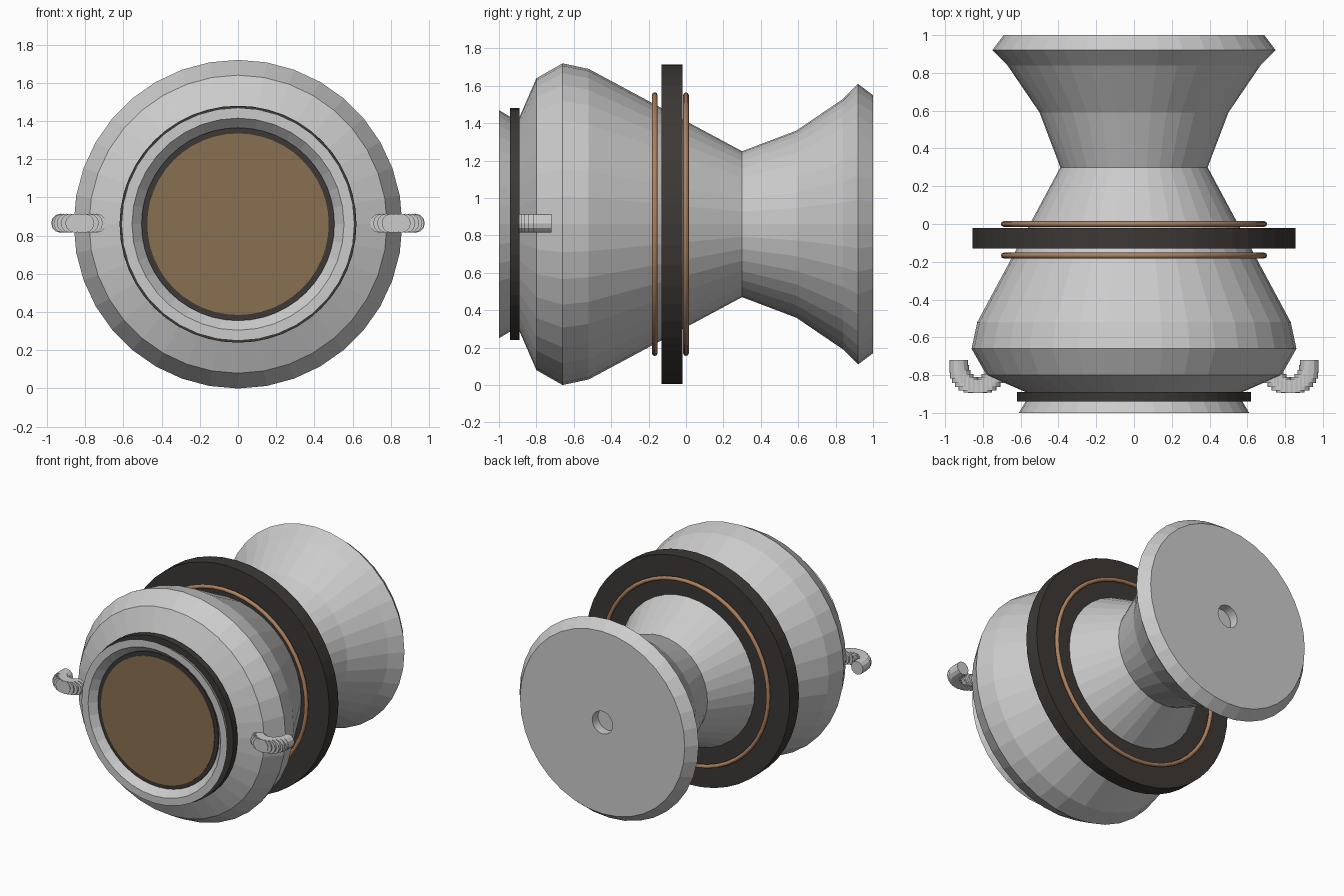
import bpy, bmesh
from math import pi, sin, cos

if "Cube" in bpy.data.objects:
    bpy.data.objects.remove(bpy.data.objects["Cube"])

ZC = 0.86


def material(name, color):
    m = bpy.data.materials.new(name)
    m.diffuse_color = (*color, 1)
    m.use_nodes = True
    m.node_tree.nodes["Principled BSDF"].inputs["Base Color"].default_value = m.diffuse_color
    return m


dark = material("dark_band", (0.045, 0.04, 0.035))
copper = material("copper", (0.42, 0.22, 0.11))
hide = material("hide", (0.25, 0.16, 0.08))


def finish(name, bm, mat=None):
    bmesh.ops.recalc_face_normals(bm, faces=bm.faces)
    me = bpy.data.meshes.new(name)
    bm.to_mesh(me)
    bm.free()
    ob = bpy.data.objects.new(name, me)
    bpy.context.collection.objects.link(ob)
    if mat:
        me.materials.append(mat)
    return ob


def lathe(name, profile, sides=32, mat=None, closed=False):
    """Revolve (y, radius) points about the drum's long axis."""
    bm = bmesh.new()
    rings = []
    for y, r in profile:
        if r == 0:
            rings.append([bm.verts.new((0, y, ZC))] * sides)
        else:
            rings.append([bm.verts.new((r * cos(2 * pi * i / sides), y, ZC + r * sin(2 * pi * i / sides)))
                          for i in range(sides)])
    pairs = list(zip(rings, rings[1:]))
    if closed:
        pairs.append((rings[-1], rings[0]))
    for a, b in pairs:
        for i in range(sides):
            j = (i + 1) % sides
            bm.faces.new(list(dict.fromkeys((a[i], a[j], b[j], b[i]))))
    return finish(name, bm, mat)


def band(name, y0, y1, r_in, r_out, sides=48):
    return lathe(name, [(y0, r_in), (y0, r_out), (y1, r_out), (y1, r_in)], sides, dark, True)


def cord(name, y, r, t):
    pts = [(y + t * sin(2 * pi * k / 8), r + t * cos(2 * pi * k / 8)) for k in range(8)]
    ob = lathe(name, pts, 48, copper, True)
    ob.data.shade_smooth()


# Goblet shell with recessed mouth and small hole in the foot
lathe("drum_body", [
    (-0.94, 0), (-0.94, 0.50), (-1.0, 0.555), (-1.0, 0.61), (-0.90, 0.55),
    (-0.80, 0.78), (-0.66, 0.86), (-0.52, 0.83), (0.30, 0.39), (0.59, 0.50),
    (0.84, 0.67), (0.92, 0.75), (1.0, 0.69), (1.0, 0.085), (0.93, 0.085), (0.93, 0)], 36)

# Playing skin and its dark retaining ring
band("skin_ring", -0.955, -0.93, 0.46, 0.505)
lathe("drum_skin", [(-0.93, 0), (-0.93, 0.475), (-0.96, 0.475), (-0.96, 0)], 48, hide)

# Outer bands and copper cords
band("mouth_band", -0.94, -0.89, 0.53, 0.62)
band("waist_band", -0.13, -0.02, 0.54, 0.855)
cord("front_cord", -0.167, 0.69, 0.015)
cord("back_cord", 0.0, 0.69, 0.015)

# Beaded hooks on both sides
for side, label in ((1, "right"), (-1, "left")):
    bm = bmesh.new()
    n = 12
    for k in range(n + 1):
        a = pi + pi * k / n
        cx, cy = side * (0.828 + 0.1 * cos(a)), -0.755 + 0.105 * sin(a)
        ends = []
        for y in (cy - 0.035, cy + 0.035):
            ends.append([bm.verts.new((cx + 0.05 * cos(2 * pi * i / 12), y, ZC + 0.005 + 0.05 * sin(2 * pi * i / 12)))
                         for i in range(12)])
            bm.faces.new(ends[-1])
        for i in range(12):
            j = (i + 1) % 12
            bm.faces.new((ends[0][i], ends[0][j], ends[1][j], ends[1][i]))
    finish(label + "_hook", bm)
